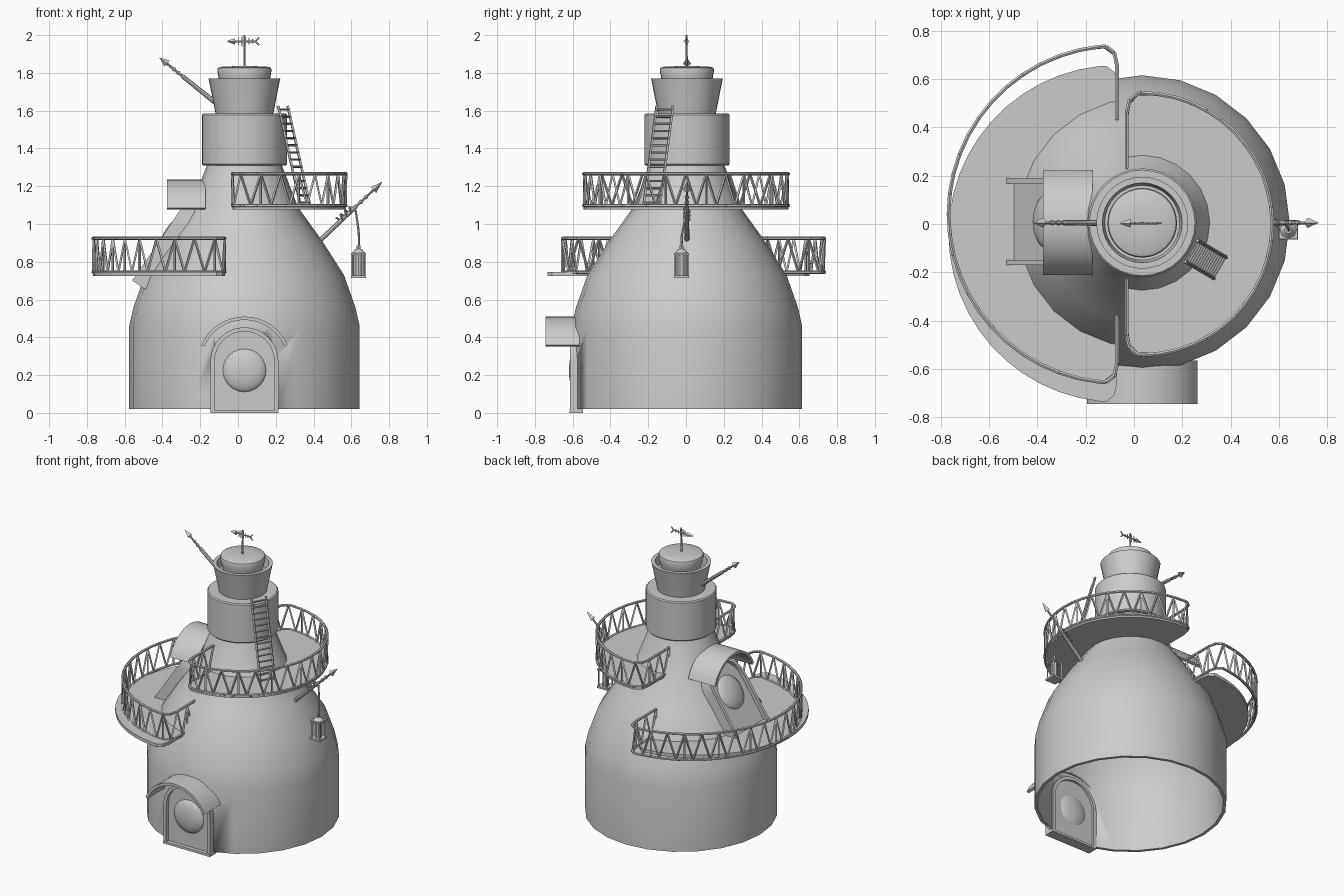
import bpy, bmesh
from math import sin, cos, pi, radians
from mathutils import Matrix, Vector

if "Cube" in bpy.data.objects:
    bpy.data.objects.remove(bpy.data.objects["Cube"])

CX = 0.034
T = Matrix.Translation


def R(deg, axis):
    return Matrix.Rotation(radians(deg), 4, axis)


def finish(name, bm, angle=35):
    bmesh.ops.recalc_face_normals(bm, faces=bm.faces)
    me = bpy.data.meshes.new(name)
    bm.to_mesh(me)
    bm.free()
    ob = bpy.data.objects.new(name, me)
    bpy.context.collection.objects.link(ob)
    bpy.ops.object.select_all(action='DESELECT')
    ob.select_set(True)
    bpy.context.view_layer.objects.active = ob
    bpy.ops.object.shade_smooth_by_angle(angle=radians(angle))
    return ob


def rod(bm, a, b, r1, r2=None, n=6):
    a, b = Vector(a), Vector(b)
    d = b - a
    m = T((a + b) / 2) @ d.to_track_quat('Z', 'Y').to_matrix().to_4x4()
    bmesh.ops.create_cone(bm, cap_ends=True, segments=n, radius1=r1,
                          radius2=r1 if r2 is None else r2, depth=d.length, matrix=m)


def chain(bm, pts, r, n=6):
    for a, b in zip(pts, pts[1:]):
        rod(bm, a, b, r, n=n)


def box(bm, c, s):
    bmesh.ops.create_cube(bm, size=1, matrix=T(c) @ Matrix.Diagonal((*s, 1)))


def lathe(name, prof, n, closed=False, y=0.005):
    bm = bmesh.new()
    rings = [[bm.verts.new((CX + r * cos(2 * pi * i / n), y + r * sin(2 * pi * i / n), z))
              for i in range(n)] for r, z in prof]
    pairs = list(zip(rings, rings[1:])) + ([(rings[-1], rings[0])] if closed else [])
    for p, q in pairs:
        for i in range(n):
            j = (i + 1) % n
            bm.faces.new((p[i], p[j], q[j], q[i]))
    if not closed:
        bm.faces.new(rings[0])
        bm.faces.new(rings[-1])
    return finish(name, bm)


def prism(bm, pts, y0, y1, m):
    a = [bm.verts.new(m @ Vector((x, y0, z))) for x, z in pts]
    b = [bm.verts.new(m @ Vector((x, y1, z))) for x, z in pts]
    bm.faces.new(a)
    bm.faces.new(b)
    for i in range(len(pts)):
        j = (i + 1) % len(pts)
        bm.faces.new((a[i], a[j], b[j], b[i]))


def arc(r, z, a0, a1, n=16):
    return [(r * cos(radians(a0 + (a1 - a0) * i / n)), z + r * sin(radians(a0 + (a1 - a0) * i / n)))
            for i in range(n + 1)]


def arch(w, h):
    return [(w, 0)] + arc(w, h, 0, 180) + [(-w, 0)]


# tower shell, open underneath
outer = [(.61, .02), (.61, .46), (.587, .56), (.527, .73), (.412, .91), (.283, 1.09), (.195, 1.32)]
body = lathe("tower_body", outer + [(r - .02, z) for r, z in outer[::-1]], 24, closed=True)

# doorway cut through the shell
bm = bmesh.new()
prism(bm, [(x, z - .05) for x, z in arch(.172, .32)], -.2, .2, T((CX, -.58, 0)))
cutter = finish("doorway_cutter", bm)
cutter.hide_render = True
mod = body.modifiers.new("doorway", 'BOOLEAN')
mod.operation, mod.solver, mod.object = 'DIFFERENCE', 'EXACT', cutter
bpy.context.view_layer.objects.active = body
bpy.ops.object.modifier_apply(modifier="doorway")
bpy.data.objects.remove(cutter)

# neck, chimney and cap
lathe("tower_neck", [(.218, 1.31), (.225, 1.317), (.225, 1.578), (.218, 1.585)], 32)
lathe("chimney", [(.152, 1.58), (.188, 1.762), (.19, 1.77), (.165, 1.77), (.155, 1.71)], 32)
lathe("chimney_cap", [(.12, 1.7), (.136, 1.77), (.144, 1.815), (.14, 1.826), (.128, 1.832), (.05, 1.836)], 32)


# doors: panel, arched frame, sill, domed round window
def door(prefix, h, m, back, disc_z):
    bm = bmesh.new()
    prism(bm, arch(.17, h), -.01, .02, m)
    finish(prefix + "_panel", bm)
    bm = bmesh.new()
    prism(bm, arch(.18, h) + [(x, z) for x, z in arch(.158, h)[::-1]], -.035, back, m)
    prism(bm, [(-.18, 0), (.18, 0), (.18, .016), (-.18, .016)], -.037, back, m)
    finish(prefix + "_frame", bm)
    bm = bmesh.new()
    bmesh.ops.create_uvsphere(bm, u_segments=24, v_segments=12, radius=1,
                              matrix=m @ T((0, 0, disc_z)) @ Matrix.Diagonal((.118, .04, .118, 1)) @ R(90, 'X'))
    finish(prefix + "_window", bm)


def awning(name, r, a, depth, m):
    bm = bmesh.new()
    prism(bm, arc(r, 0, a, 180 - a) + arc(r - .018, 0, 180 - a, a), 0, depth, m)
    finish(name, bm)


door("front_door", .273, T((CX, -.58, 0)), .035, .225)
door("upper_door", .38, T((-.53, .01, .68)) @ R(-90, 'Z') @ R(-34, 'X'), .09, .33)
awning("front_awning", .248, 23, .18, T((CX, -.745, .262)))
awning("upper_awning", .23, 20, .205, T((-.377, .005, 1.005)) @ R(-90, 'Z'))


# balconies: D-shaped floor, top rail and zigzag struts
def balcony(prefix, cx, cy, s, dx, ry, a0, yi, z0, z1):
    half = [(0, yi), (0, ry - .08), (.012, ry - .028), (.045, ry - .003)]
    curve = [(dx + ry * cos(radians(a0 * (1 - i / 12))), ry * sin(radians(a0 * (1 - i / 12))))
             for i in range(13)]
    half += curve
    local = half + [(x, -y) for x, y in half[-2::-1]]
    path = [Vector((cx + s * x, cy + y, 0)) for x, y in local]
    bm = bmesh.new()
    prism(bm, [(p.x, p.y) for p in path], -z0, -z0 - .022, R(-90, 'X') @ Matrix.Diagonal((1, 1, -1, 1)))
    finish(prefix + "_floor", bm, 30)
    bm = bmesh.new()
    up = Vector((0, 0, 1))
    chain(bm, [p + up * (z1 - .009) for p in path], .009)
    chain(bm, [p + up * (z0 + .02) for p in path], .009)
    total = sum((b - a).length for a, b in zip(path, path[1:]))
    n = 2 * round(total / .11)

    def at(d):
        for a, b in zip(path, path[1:]):
            l = (b - a).length
            if d <= l:
                return a.lerp(b, d / l)
            d -= l
        return path[-1]
    lo, hi = z0 + .02, z1 - .01
    for i in range(n):
        a, b = at(total * i / n), at(total * (i + 1) / n)
        za, zb = (lo, hi) if i % 2 else (hi, lo)
        rod(bm, a + up * za, b + up * zb, .007, n=4)
        if i % 4 == 0:
            rod(bm, a + up * lo, a + up * hi, .007, n=4)
    finish(prefix + "_railing", bm, 30)


balcony("lower_balcony", -.07, .04, -1, 0, .697, 84, .39, .725, .933)
balcony("upper_balcony", -.03, 0, 1, .06, .542, 90, .23, 1.078, 1.275)

# ladder leaning on the neck
bm = bmesh.new()
lo, hi = Vector((.357, -.182, 1.095)), Vector((.238, -.112, 1.625))
side = Vector((.5, .866, 0)) * .05
for s in (-1, 1):
    rod(bm, lo + side * s, hi + side * s, .008, n=4)
for i in range(14):
    p = lo.lerp(hi, (i + .5) / 14)
    rod(bm, p - side * 1.1, p + side * 1.1, .006)
finish("ladder", bm)


# spear-tipped poles
def spear(name, a, b):
    a, b = Vector(a), Vector(b)
    bm = bmesh.new()
    f = lambda t: a.lerp(b, t)
    rod(bm, a, f(.58), .013, .011, 8)
    rod(bm, f(.56), f(.9), .007, .006, 8)
    for t in (.58, .66, .74):
        rod(bm, f(t), f(t + .03), .012, .009, 8)
    rod(bm, f(.87), b, .021, .001, 4)
    finish(name, bm)


spear("left_pole", (-.11, .005, 1.635), (-.415, .005, 1.88))
spear("right_pole", (.42, .005, .9), (.762, .005, 1.222))

# rope with loops around the pole, and hanging lantern
bm = bmesh.new()
pa, pb = Vector((.53, .005, 1.02)), Vector((.6, .005, 1.08))
coil = []
for i in range(25):
    a = i * pi / 4
    coil.append(pa.lerp(pb, i / 24) + Vector((-.7, 0, .7)) * .016 * cos(a) + Vector((0, .016 * sin(a), 0)))
chain(bm, coil, .005)
chain(bm, [coil[-1], (.622, 0, 1.075), (.634, -.01, 1.0), (.64, -.022, .94), (.64, -.024, .87)], .006)
finish("lantern_rope", bm)

bm = bmesh.new()
lx, ly = .638, -.024
box(bm, (lx, ly, .721), (.08, .08, .013))
box(bm, (lx, ly, .842), (.078, .078, .01))
for sx in (-1, 1):
    for sy in (-1, 1):
        rod(bm, (lx + sx * .031, ly + sy * .031, .72), (lx + sx * .031, ly + sy * .031, .845), .006, n=4)
rod(bm, (lx, ly, .725), (lx, ly, .84), .022, n=10)
rod(bm, (lx, ly, .846), (lx, ly, .868), .036, .016, 8)
rod(bm, (lx, ly, .866), (lx, ly, .885), .01, n=8)
finish("lantern", bm)

# fish-bone weather vane
bm = bmesh.new()
vz, vy = 1.967, .003
rod(bm, (CX, vy, 1.82), (CX, vy, 2.0), .007, .005)
rod(bm, (-.04, vy, vz), (.1, vy, vz), .005)
rod(bm, (-.015, vy, vz), (-.056, vy, vz), .017, .003, 4)
for i, h in enumerate((.022, .026, .022, .017, .012)):
    x = .004 + i * .018
    rod(bm, (x, vy, vz - h), (x, vy, vz + h), .003)
for s in (-1, 1):
    rod(bm, (.092, vy, vz), (.112, vy, vz + s * .02), .004)
finish("weather_vane", bm)
